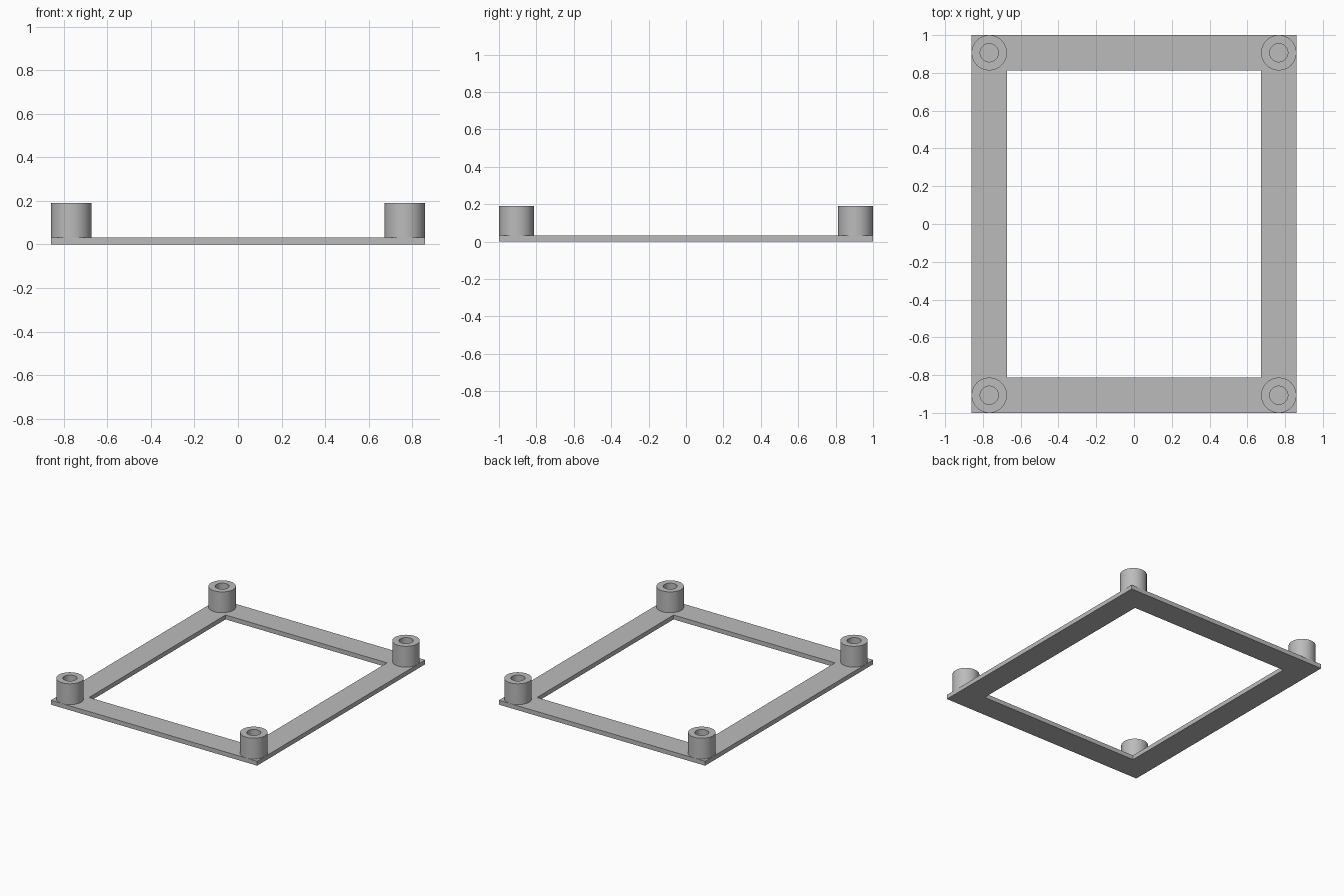
import bpy, bmesh, math
from mathutils import Matrix, Vector

cube = bpy.data.objects.get("Cube")
if cube:
    bpy.data.objects.remove(cube, do_unlink=True)

HALF_X, HALF_Y = 0.86, 1.0        # outer half sizes of the frame
BAR = 0.187                       # width of the frame bars
PLATE, TOP = 0.033, 0.19          # plate thickness, height of the posts
OUTER, BORE = BAR / 2, 0.048      # post radii

grey = bpy.data.materials.new("plain grey")
grey.use_nodes = True
colour = (0.5, 0.5, 0.5, 1)
grey.diffuse_color = colour
grey.node_tree.nodes["Principled BSDF"].inputs["Base Color"].default_value = colour


def add_object(name, bm):
    bmesh.ops.recalc_face_normals(bm, faces=bm.faces)
    mesh = bpy.data.meshes.new(name)
    bm.to_mesh(mesh)
    bm.free()
    mesh.materials.append(grey)
    obj = bpy.data.objects.new(name, mesh)
    bpy.context.collection.objects.link(obj)
    return obj


# Flat rectangular frame: a ring of four mitred bars, extruded upward
bm = bmesh.new()
corners = [(-1, -1), (1, -1), (1, 1), (-1, 1)]
outer = [bm.verts.new((sx * HALF_X, sy * HALF_Y, 0)) for sx, sy in corners]
inner = [bm.verts.new((sx * (HALF_X - BAR), sy * (HALF_Y - BAR), 0)) for sx, sy in corners]
bars = []
for i in range(4):
    j = (i + 1) % 4
    bars.append(bm.faces.new((outer[i], outer[j], inner[j], inner[i])))
raised = bmesh.ops.extrude_face_region(bm, geom=bars, use_keep_orig=True)["geom"]
bmesh.ops.translate(bm, vec=(0, 0, PLATE),
                    verts=[g for g in raised if isinstance(g, bmesh.types.BMVert)])
add_object("frame", bm)


# Hollow round post: a wall profile turned about the z axis
def add_post(name, x, y):
    bm = bmesh.new()
    profile = [(OUTER, PLATE), (OUTER, TOP), (BORE, TOP), (BORE, PLATE)]
    verts = [bm.verts.new((r, 0, z)) for r, z in profile]
    edges = [bm.edges.new((verts[i], verts[(i + 1) % 4])) for i in range(4)]
    bmesh.ops.spin(bm, geom=verts + edges, cent=(0, 0, 0), axis=(0, 0, 1),
                   angle=math.tau, steps=64, use_merge=True)
    bmesh.ops.remove_doubles(bm, verts=bm.verts, dist=0.0001)
    post = add_object(name, bm)
    post.location = (x, y, 0)
    bpy.ops.object.select_all(action='DESELECT')
    post.select_set(True)
    bpy.context.view_layer.objects.active = post
    bpy.ops.object.shade_smooth_by_angle(angle=math.radians(30))


for sx, side in ((1, "left"), (-1, "right")):
    for sy, end in ((-1, "front"), (1, "back")):
        add_post(f"{end}_{side}_post", sx * (HALF_X - OUTER), sy * (HALF_Y - OUTER))
